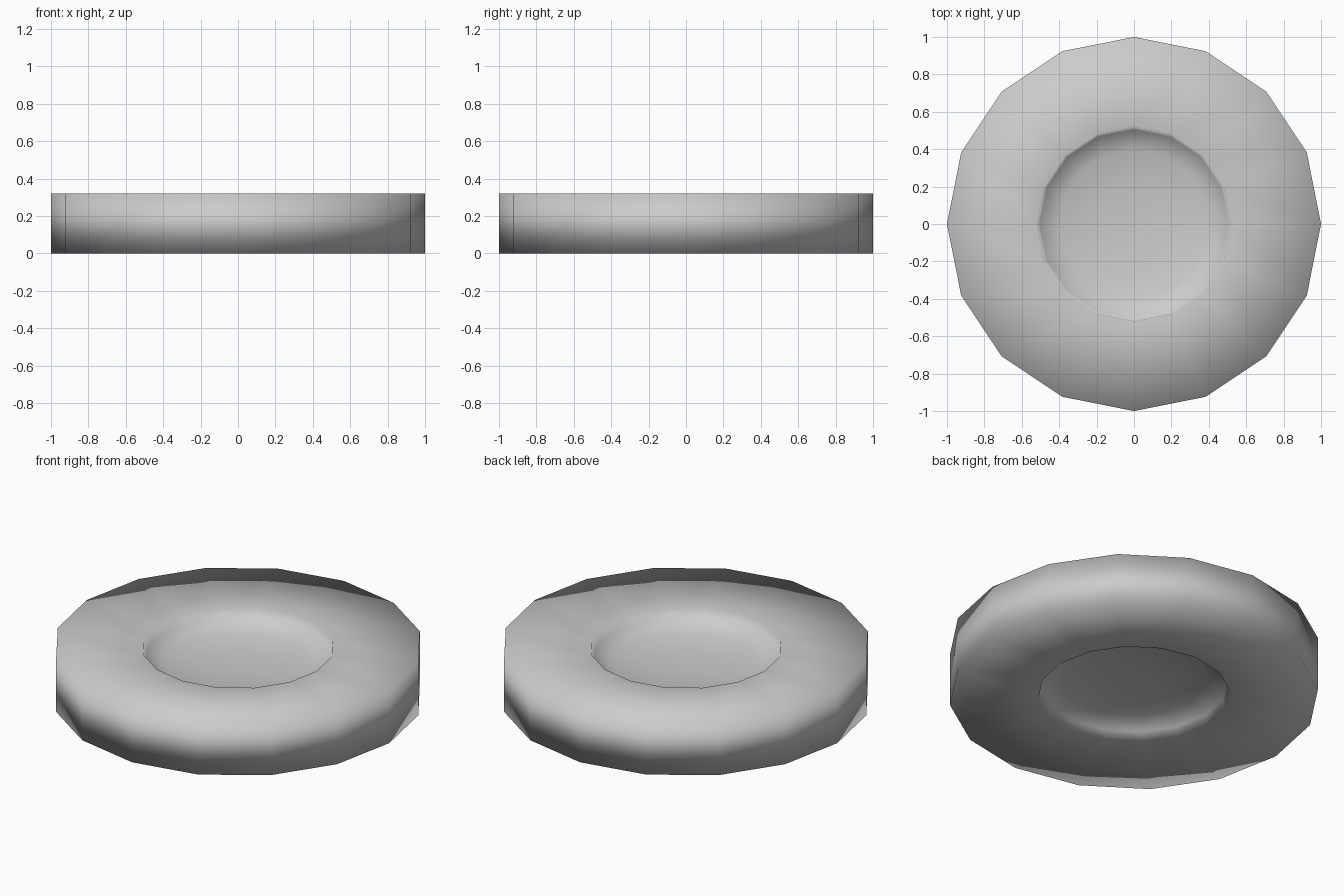
import bpy, bmesh
from math import cos, sin, pi

if "Cube" in bpy.data.objects:
    bpy.data.objects.remove(bpy.data.objects["Cube"])

SIDES = 16
# upper half of the outline: recess floor, recess lip, outer rim (radius, height)
HEIGHT = 0.32
UPPER = [(1.0, 0.32), (0.52, 0.302), (0.505, 0.245), (0.40, 0.205), (0.22, 0.185)]
APEX = 0.18
# the lower side mirrors the upper one
PROFILE = [(r, HEIGHT - z) for r, z in reversed(UPPER)] + UPPER


def lathe(name, profile, sides):
    bm = bmesh.new()
    rings = [[bm.verts.new((r * cos(2 * pi * i / sides), r * sin(2 * pi * i / sides), z))
              for i in range(sides)] for r, z in profile]
    # walls and annular faces
    for a, b in zip(rings, rings[1:]):
        for i in range(sides):
            j = (i + 1) % sides
            bm.faces.new((a[i], a[j], b[j], b[i]))
    # recessed floors as fans around a centre point
    for ring, z in ((rings[0], HEIGHT - APEX), (rings[-1], APEX)):
        c = bm.verts.new((0, 0, z))
        for i in range(sides):
            bm.faces.new((c, ring[i], ring[(i + 1) % sides]))
    bmesh.ops.recalc_face_normals(bm, faces=bm.faces)
    for f in bm.faces:
        f.smooth = True
    me = bpy.data.meshes.new(name)
    bm.to_mesh(me)
    bm.free()
    ob = bpy.data.objects.new(name, me)
    bpy.context.collection.objects.link(ob)
    return ob


# low-poly disc with a dished recess on both sides
disc = lathe("recessed_disc", PROFILE, SIDES)
# larger faces dominate the smooth normals
mod = disc.modifiers.new("face_area_normals", 'WEIGHTED_NORMAL')
mod.mode = 'FACE_AREA'
mod.weight = 50
